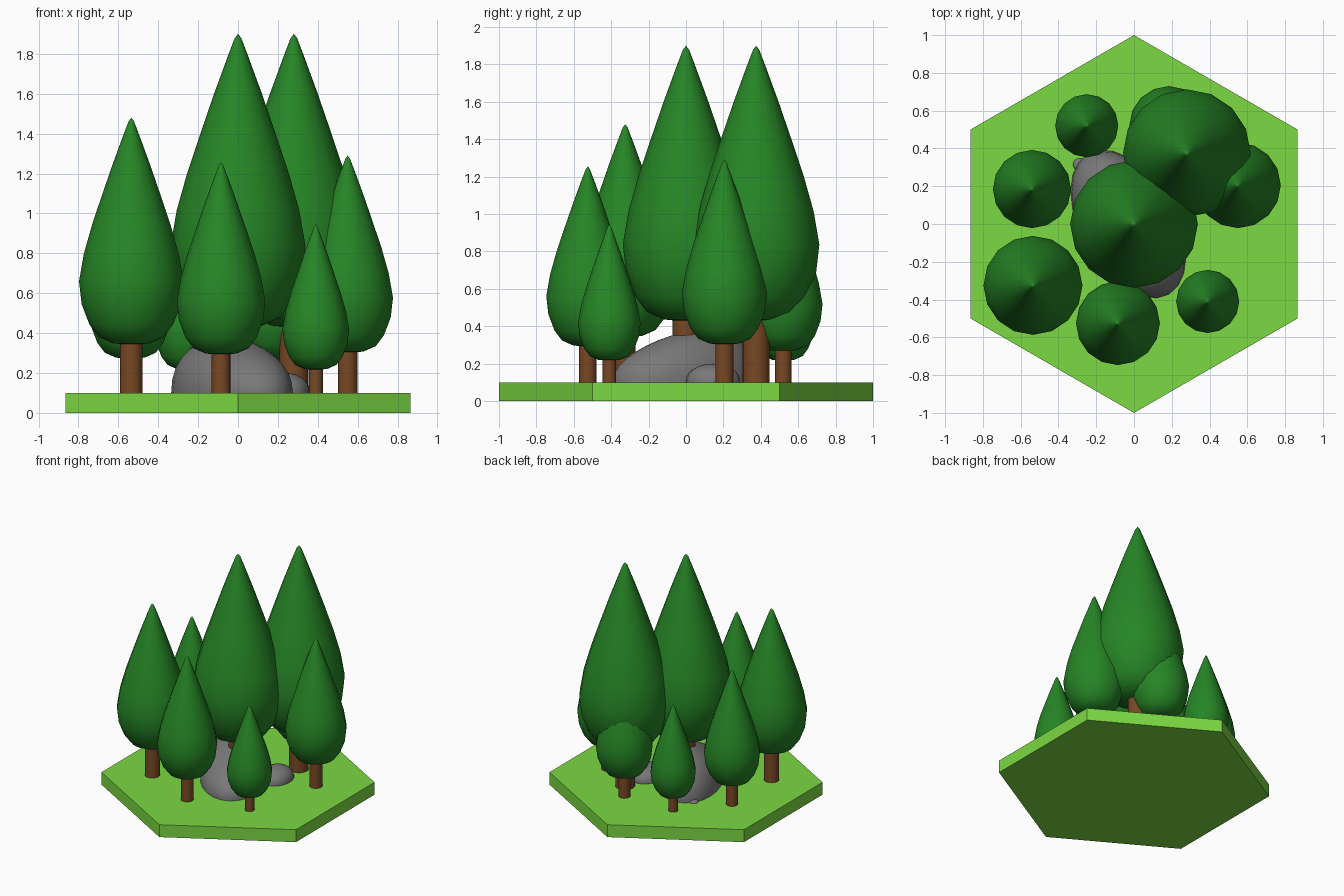
import bpy, bmesh, math
from mathutils import Matrix, Vector

cube = bpy.data.objects.get("Cube")
if cube:
    bpy.data.objects.remove(cube, do_unlink=True)


def material(name, r, g, b):
    m = bpy.data.materials.new(name)
    m.use_nodes = True
    m.diffuse_color = (r, g, b, 1)
    m.node_tree.nodes["Principled BSDF"].inputs["Base Color"].default_value = (r, g, b, 1)
    return m


GRASS = material("grass_green", 0.2, 0.69, 0.055)
LEAF = material("leaf_green", 0.019, 0.235, 0.019)
BARK = material("bark_brown", 0.188, 0.065, 0.018)
STONE = material("stone_grey", 0.19, 0.19, 0.19)

GROUND = 0.1


def finish(bm, name, mat, smooth=True):
    bmesh.ops.recalc_face_normals(bm, faces=bm.faces)
    for f in bm.faces:
        f.smooth = smooth
    mesh = bpy.data.meshes.new(name)
    bm.to_mesh(mesh)
    bm.free()
    mesh.materials.append(mat)
    obj = bpy.data.objects.new(name, mesh)
    bpy.context.collection.objects.link(obj)
    return obj


def shade_by_angle(obj):
    bpy.ops.object.select_all(action="DESELECT")
    obj.select_set(True)
    bpy.context.view_layer.objects.active = obj
    bpy.ops.object.shade_smooth_by_angle(angle=math.radians(40))


# Teardrop crown profile: (radius share, height share)
CROWN = [(0, 0), (.35, .008), (.62, .035), (.8, .09), (.95, .18), (1, .28),
         (.91, .4), (.75, .53), (.56, .66), (.35, .8), (.15, .925), (.05, .985), (0, 1)]


def revolve(profile, x, y, steps=16):
    bm = bmesh.new()
    verts = [bm.verts.new((x + r, y, z)) for r, z in profile]
    edges = [bm.edges.new(pair) for pair in zip(verts, verts[1:])]
    bmesh.ops.spin(bm, geom=verts + edges, cent=(x, y, 0), axis=(0, 0, 1),
                   angle=math.tau, steps=steps)
    bmesh.ops.remove_doubles(bm, verts=bm.verts, dist=0.0005)
    return bm


def tree(name, x, y, radius, base, top):
    profile = [(r * radius, base + t * (top - base)) for r, t in CROWN]
    finish(revolve(profile, x, y), name + "_crown", LEAF)
    bm = bmesh.new()
    low, high = 0.005, base + 0.15 * radius
    thick = 0.213 * radius
    bmesh.ops.create_cone(bm, cap_ends=True, segments=16, radius1=thick, radius2=thick,
                          depth=high - low,
                          matrix=Matrix.Translation((x, y, (low + high) / 2)))
    shade_by_angle(finish(bm, name + "_trunk", BARK))


def rock(name, x, y, long, short, height, turn=0, lean=0, low=0.005):
    # Dome on the ground with a short buried skirt; lean raises the back
    bm = bmesh.new()
    bmesh.ops.create_uvsphere(bm, u_segments=24, v_segments=16, radius=1)
    spin = Matrix.Rotation(turn, 3, "Z")
    for v in bm.verts:
        p = spin @ Vector((v.co.x * short, v.co.y * long, 0))
        rise = max(v.co.z, 0) ** 0.9 * height * (1 + lean * p.y)
        z = GROUND + rise if v.co.z > -0.01 else max(low, GROUND + v.co.z * height)
        v.co = (x + p.x, y + p.y, z)
    return finish(bm, name, STONE)


# Hexagonal grass plate
bm = bmesh.new()
bmesh.ops.create_cone(bm, cap_ends=True, segments=6, radius1=1, radius2=1, depth=GROUND,
                      matrix=Matrix.Translation((0, 0, GROUND / 2)))
if abs(max(v.co.y for v in bm.verts) - 1) > 0.01:
    bmesh.ops.rotate(bm, verts=bm.verts, matrix=Matrix.Rotation(math.pi / 6, 3, "Z"))
finish(bm, "grass_plate", GRASS, smooth=False)

# Trees: x, y, crown radius, crown base, crown top
tree("middle_tree", 0, 0, .338, .425, 1.9)
tree("tall_back_tree", .28, .375, .338, .425, 1.9)
tree("front_right_tree", -.535, -.325, .262, .34, 1.48)
tree("front_tree", -.085, -.525, .222, .29, 1.255)
tree("front_left_tree", .39, -.41, .167, .215, .945)
tree("left_tree", .55, .205, .227, .3, 1.29)
tree("right_tree", -.54, .185, .207, .27, 1.18)
tree("back_right_tree", -.25, .52, .167, .215, .95)
tree("hidden_back_tree", .185, .52, .21, .265, 1.17)

# Rocks
rock("big_rock", -.03, 0, .43, .25, .27, turn=math.radians(30), lean=.7)
rock("small_rock", .24, .145, .145, .12, .1)
rock("pebble", -.29, .315, .033, .033, .02)
